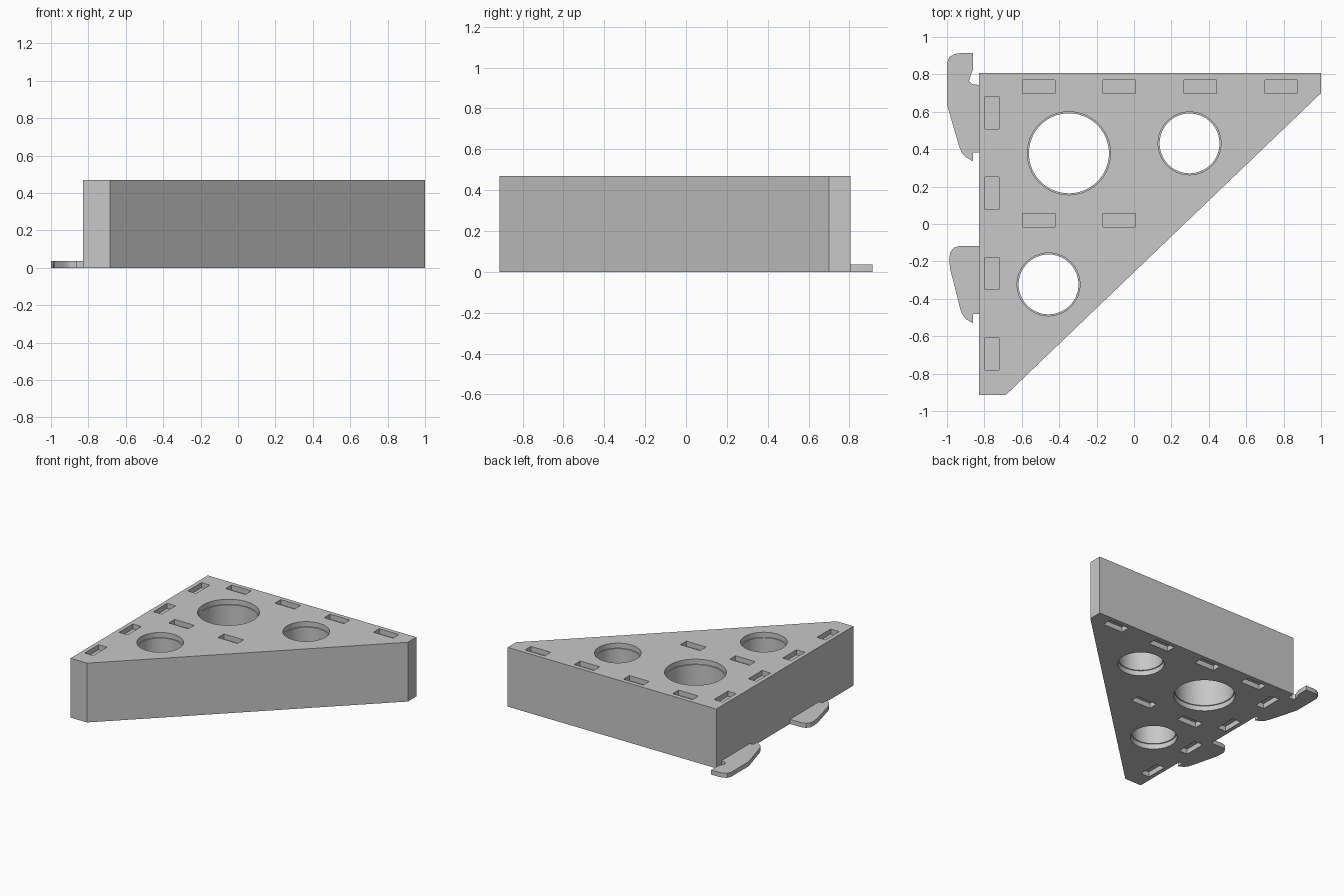
import bpy, bmesh, math

cube = bpy.data.objects.get("Cube")
if cube:
    bpy.data.objects.remove(cube, do_unlink=True)

HEIGHT, TAB, DEPTH, LIP = 0.47, 0.036, 0.04, 0.008
WALL_X = -0.83

grey = bpy.data.materials.new("plain grey")
grey.use_nodes = True
colour = (0.58, 0.58, 0.58, 1)
grey.diffuse_color = colour
grey.node_tree.nodes["Principled BSDF"].inputs["Base Color"].default_value = colour


def finish(name, bm):
    bmesh.ops.recalc_face_normals(bm, faces=bm.faces)
    mesh = bpy.data.meshes.new(name)
    bm.to_mesh(mesh)
    bm.free()
    mesh.materials.append(grey)
    ob = bpy.data.objects.new(name, mesh)
    bpy.context.collection.objects.link(ob)
    return ob


def plate(name, outline, height):
    bm = bmesh.new()
    face = bm.faces.new([bm.verts.new((x, y, 0)) for x, y in outline])
    top = bmesh.ops.extrude_face_region(bm, geom=[face])["geom"]
    verts = [v for v in top if isinstance(v, bmesh.types.BMVert)]
    bmesh.ops.translate(bm, verts=verts, vec=(0, 0, height))
    return finish(name, bm)


def add_box(bm, centre, size):
    verts = bmesh.ops.create_cube(bm, size=1)["verts"]
    bmesh.ops.scale(bm, verts=verts, vec=size)
    bmesh.ops.translate(bm, verts=verts, vec=centre)


def add_bore(bm, x, y, radius, sides=64):
    # Through bore, slightly wider at both ends
    inner = radius - LIP
    profile = [(radius, -0.1), (radius, DEPTH), (inner, DEPTH),
               (inner, HEIGHT - DEPTH), (radius, HEIGHT - DEPTH), (radius, HEIGHT + 0.1)]
    rings = [[bm.verts.new((x + r * math.cos(a), y + r * math.sin(a), z))
              for a in (math.tau * i / sides for i in range(sides))] for r, z in profile]
    for low, high in zip(rings, rings[1:]):
        for i in range(sides):
            j = (i + 1) % sides
            bm.faces.new((low[i], low[j], high[j], high[i]))
    bm.faces.new(rings[0])
    bm.faces.new(rings[-1])


# Triangular block with clipped tips
body = plate("triangular_block", [(WALL_X, 0.806), (1, 0.806), (1, 0.70),
                                  (-0.685, -0.914), (WALL_X, -0.914)], HEIGHT)

# Round bores and shallow slots in both faces
bm = bmesh.new()
for x, y, r in [(-0.348, 0.378, 0.222), (0.297, 0.431, 0.168), (-0.457, -0.323, 0.168)]:
    add_bore(bm, x, y, r)
long_slot, short_slot = 0.173, 0.074
slots = [(-0.51 + 0.432 * i, 0.734, long_slot, short_slot) for i in range(4)]
slots += [(-0.51 + 0.432 * i, 0.02, long_slot, short_slot) for i in range(2)]
slots += [(-0.76, 0.595 - 0.43 * i, short_slot, long_slot) for i in range(4)]
for x, y, w, d in slots:
    for z in (0, HEIGHT):
        add_box(bm, (x, y, z), (w, d, 2 * DEPTH))
cutter = finish("cutter", bm)
cutter.hide_render = True

cut = body.modifiers.new("openings", "BOOLEAN")
cut.operation = "DIFFERENCE"
cut.solver = "EXACT"
cut.object = cutter
bpy.context.view_layer.objects.active = body
body.select_set(True)
bpy.ops.object.modifier_apply(modifier=cut.name)
bpy.data.objects.remove(cutter, do_unlink=True)

# Flat hooks on the side wall
upper = plate("upper_hook", [
    (WALL_X, 0.743), (-0.865, 0.748), (-0.883, 0.765), (-0.86, 0.83), (-0.86, 0.914),
    (-0.925, 0.914), (-0.962, 0.908), (-0.988, 0.892), (-1, 0.86), (-1, 0.64),
    (-0.935, 0.415), (-0.92, 0.38), (-0.9, 0.358), (-0.86, 0.335), (-0.86, 0.383),
    (WALL_X, 0.383)], TAB)
lower = plate("lower_hook", [
    (WALL_X, -0.117), (-0.935, -0.117), (-0.965, -0.128), (-0.983, -0.153),
    (-0.988, -0.19), (-0.983, -0.24), (-0.93, -0.45), (-0.92, -0.48),
    (-0.9, -0.508), (-0.86, -0.53), (-0.86, -0.48), (WALL_X, -0.48)], TAB)

for ob in (body, upper, lower):
    ob.select_set(True)
bpy.ops.object.shade_smooth_by_angle(angle=math.radians(25))
